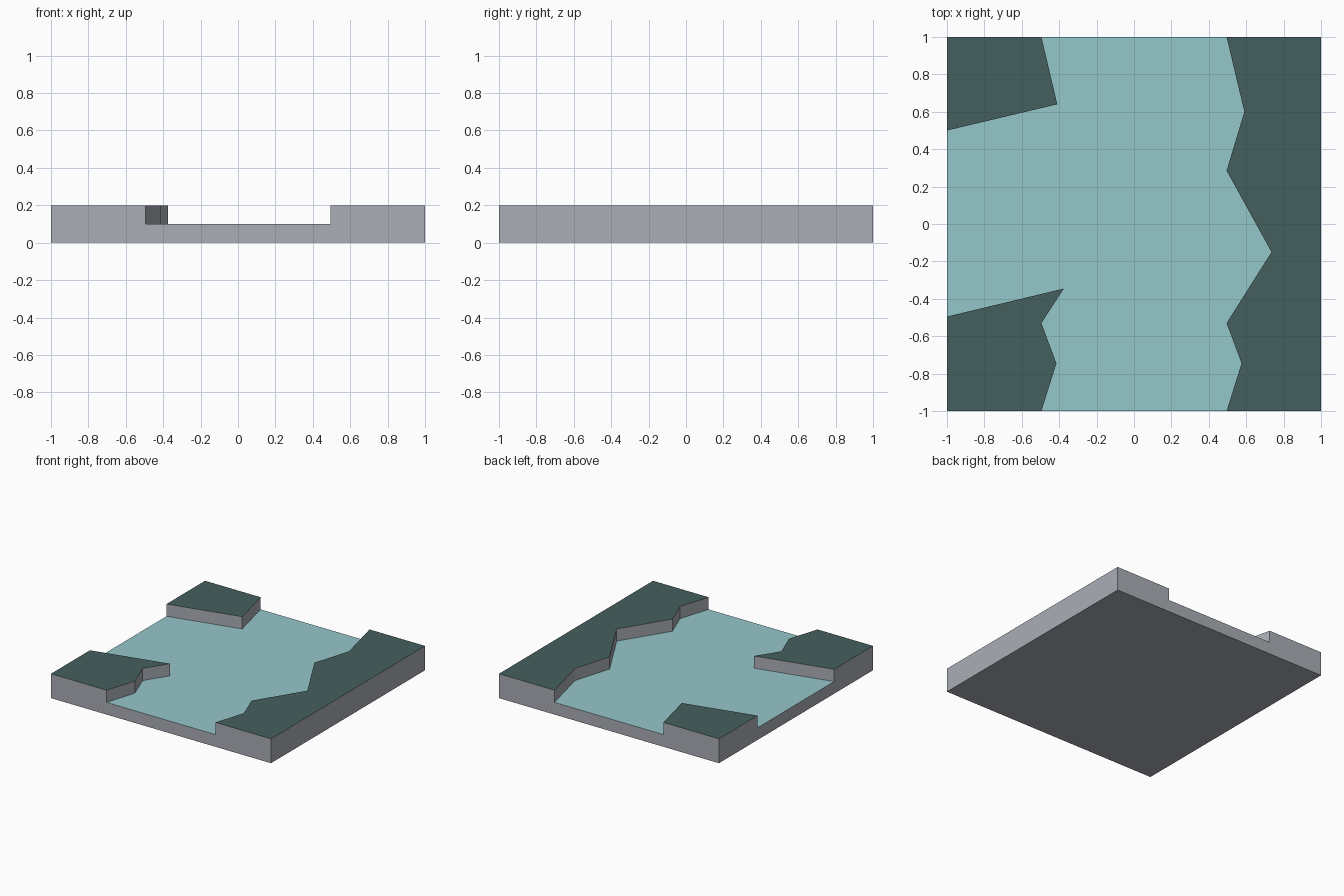
import bpy
import bmesh

default = bpy.data.objects.get("Cube")
if default:
    bpy.data.objects.remove(default, do_unlink=True)

HEIGHT, WATER_Z = 0.2, 0.1


def make_material(name, rgb):
    mat = bpy.data.materials.new(name)
    mat.use_nodes = True
    colour = (*rgb, 1.0)
    mat.diffuse_color = colour
    bsdf = next(n for n in mat.node_tree.nodes if n.type == "BSDF_PRINCIPLED")
    bsdf.inputs["Base Color"].default_value = colour
    return mat


def make_prism(name, outline, z0, z1):
    """Extrude a counter-clockwise outline from z0 to z1."""
    bm = bmesh.new()
    base = bm.faces.new([bm.verts.new((x, y, z0)) for x, y in outline])
    top = bmesh.ops.extrude_face_region(bm, geom=[base], use_keep_orig=True)
    verts = [v for v in top["geom"] if isinstance(v, bmesh.types.BMVert)]
    bmesh.ops.translate(bm, vec=(0, 0, z1 - z0), verts=verts)
    bmesh.ops.recalc_face_normals(bm, faces=bm.faces)
    mesh = bpy.data.meshes.new(name)
    bm.to_mesh(mesh)
    bm.free()
    obj = bpy.data.objects.new(name, mesh)
    bpy.context.collection.objects.link(obj)
    return obj


stone = make_material("stone grey", (0.40, 0.42, 0.46))
grass = make_material("dark grass", (0.06, 0.118, 0.11))
water = make_material("pale water", (0.30, 0.57, 0.60))

# Square tile block
tile = make_prism("river_tile", [(-1, -1), (1, -1), (1, 1), (-1, 1)], 0, HEIGHT)

# Channel outline, running past the tile edges at its three open ends
left_front = [(-1.1, -0.52), (-1, -0.495), (-0.375, -0.345), (-0.495, -0.53),
              (-0.415, -0.745), (-0.495, -1), (-0.495, -1.1)]
right_bank = [(0.495, -1.1), (0.495, -1), (0.575, -0.745), (0.495, -0.53),
              (0.735, -0.15), (0.495, 0.285), (0.59, 0.6), (0.495, 1), (0.495, 1.1)]
left_back = [(-0.495, 1.1), (-0.495, 1), (-0.41, 0.64), (-1, 0.5), (-1.1, 0.476)]
channel = make_prism("channel_cutter", left_front + right_bank + left_back,
                     WATER_Z, HEIGHT + 0.1)
channel.hide_render = True

# Cut the channel into the block
cut = tile.modifiers.new("river channel", "BOOLEAN")
cut.operation = "DIFFERENCE"
cut.solver = "EXACT"
cut.object = channel
bpy.context.view_layer.update()
evaluated = tile.evaluated_get(bpy.context.evaluated_depsgraph_get())
carved = bpy.data.meshes.new_from_object(evaluated)
tile.modifiers.clear()
tile.data = carved
bpy.data.objects.remove(channel, do_unlink=True)

# Grass on the banks, water on the channel floor, stone elsewhere
carved.materials.clear()
for mat in (stone, grass, water):
    carved.materials.append(mat)
for face in carved.polygons:
    face.use_smooth = False
    if face.normal.z > 0.9:
        face.material_index = 1 if face.center.z > (HEIGHT + WATER_Z) / 2 else 2
    else:
        face.material_index = 0
